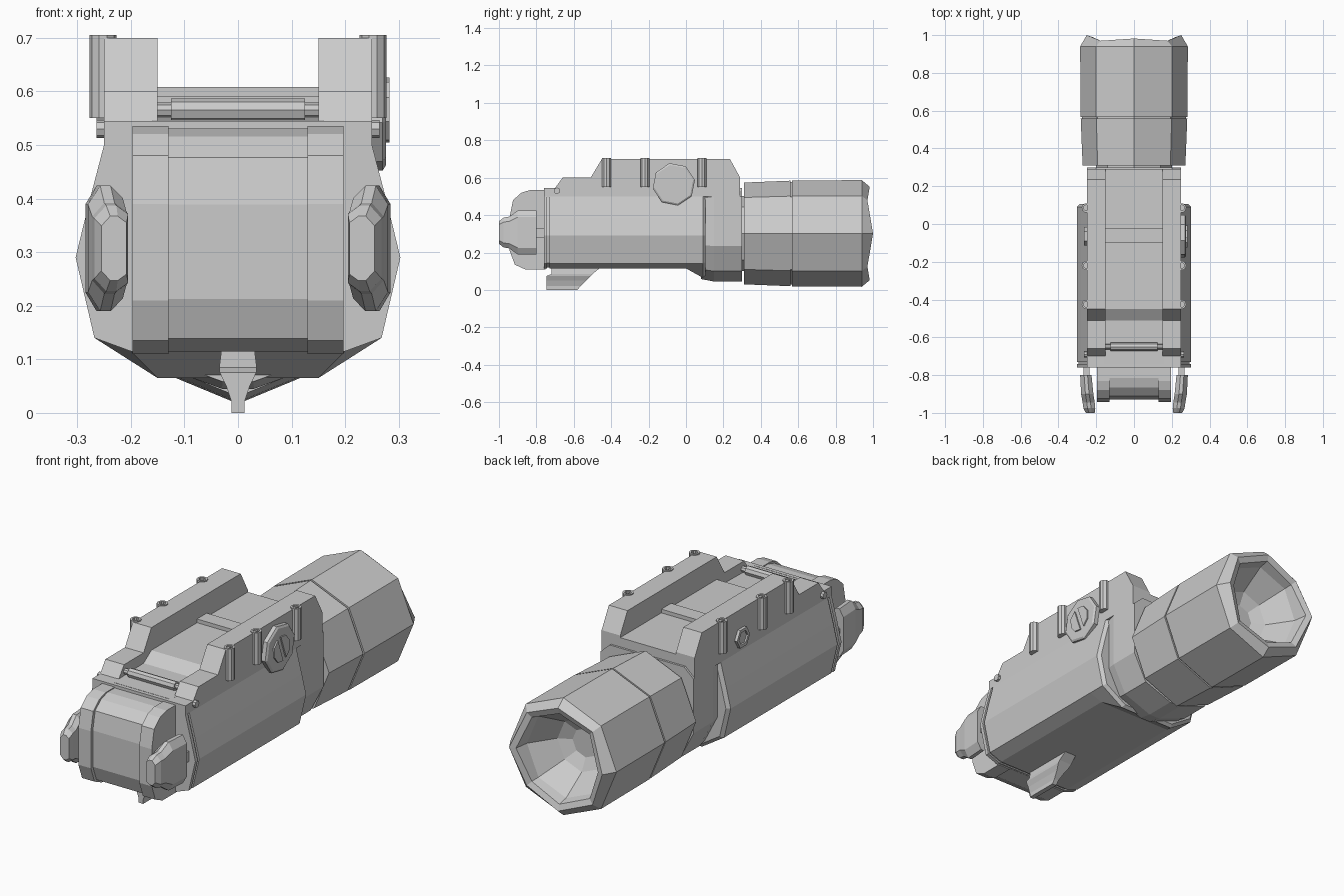
import bpy, bmesh, math
from mathutils import Vector

if bpy.data.objects.get("Cube"):
    bpy.data.objects.remove(bpy.data.objects["Cube"])

grey = bpy.data.materials.new("plain_grey")
grey.use_nodes = True
grey.diffuse_color = (0.6, 0.6, 0.6, 1)
grey.node_tree.nodes["Principled BSDF"].inputs["Base Color"].default_value = (0.6, 0.6, 0.6, 1)


def loft(name, rings, caps=True):
    """Skin a list of closed rings of 3D points."""
    bm = bmesh.new()
    rows = [[bm.verts.new(p) for p in ring] for ring in rings]
    n = len(rows[0])
    for a, b in zip(rows, rows[1:]):
        for i in range(n):
            j = (i + 1) % n
            bm.faces.new((a[i], a[j], b[j], b[i]))
    if caps:
        bm.faces.new(rows[0])
        bm.faces.new(rows[-1])
    bmesh.ops.recalc_face_normals(bm, faces=bm.faces)
    mesh = bpy.data.meshes.new(name)
    bm.to_mesh(mesh)
    bm.free()
    mesh.materials.append(grey)
    obj = bpy.data.objects.new(name, mesh)
    bpy.context.collection.objects.link(obj)
    return obj


def slab(name, profile, x0, x1):
    """Extrude a (y, z) profile across x."""
    return loft(name, [[(x, y, z) for y, z in profile] for x in (x0, x1)])


def box(name, x0, x1, y0, y1, z0, z1):
    return slab(name, [(y0, z0), (y1, z0), (y1, z1), (y0, z1)], x0, x1)


def section(half, y, grow=1.0):
    """Mirror half a (x, z) outline into a full ring at y."""
    mid = 0.31
    pts = half + [(-x, z) for x, z in reversed(half)]
    return [(x * grow, y, mid + (z - mid) * grow) for x, z in pts]


def turned(name, centre, axis, steps, sides, phase=0.0):
    """Polygonal rings of (offset, radius) along an axis."""
    c = Vector(centre)
    u, v = {"x": ((0, 1, 0), (0, 0, 1)), "y": ((1, 0, 0), (0, 0, 1)),
            "z": ((1, 0, 0), (0, 1, 0))}[axis]
    u, v = Vector(u), Vector(v)
    w = Vector([float(axis == k) for k in "xyz"])
    angles = [phase + math.tau * i / sides for i in range(sides)]
    return loft(name, [[c + w * d + (u * math.cos(a) + v * math.sin(a)) * r for a in angles]
                       for d, r in steps])


# Main body, with its underside dropping towards the rear
upper = [(0.25, 0.545), (0.25, 0.5), (0.28, 0.385), (0.303, 0.29), (0.268, 0.14)]
front = upper + [(0.2, 0.115)]
rear = upper + [(0.15, 0.065)]
loft("body", [section(front, -0.73), section(front, 0.0), section(rear, 0.09),
              section(rear, 0.105, 0.95)])
loft("body_groove", [section(front, -0.745, 0.97), section(front, -0.725, 0.97)])
loft("front_flange", [section(front, -0.76), section(front, -0.742)])

# Collar joining the body and the head
collar = [(0.2, 0.545), (0.25, 0.5), (0.25, 0.235), (0.18, 0.1), (0.03, 0.045)]
loft("collar", [section(collar, 0.08, 0.95), section(collar, 0.15), section(collar, 0.3)])

# Octagonal head with a scalloped bezel and hollow reflector
steps = [(0.28, 0.2, 0), (0.31, 0.2, 0), (0.31, 0.272, 0), (0.558, 0.282, 0),
         (0.558, 0.274, 0), (0.567, 0.274, 0), (0.567, 0.283, 0), (0.94, 0.285, 0),
         (0.97, 0.25, 1), (0.96, 0.22, 1), (0.92, 0.21, 0), (0.8, 0.13, 0), (0.77, 0.07, 0)]
head = []
for y, r, scallop in steps:
    ring = []
    for i in range(8):
        a = math.tau * i / 8
        lift = 0 if i % 2 else (0.03 if i % 4 == 0 else 0.012)
        ring.append((r * math.cos(a), y + scallop * lift, 0.302 + r * math.sin(a)))
    head.append(ring)
loft("head", head)

# Rail saddle: stepped side rails and a lower floor between them
rail = [(-0.76, 0.5), (-0.76, 0.545), (-0.7, 0.545), (-0.66, 0.6), (-0.51, 0.6),
        (-0.45, 0.7), (0.235, 0.7), (0.29, 0.6), (0.29, 0.5)]
floor = [(-0.74, 0.5), (-0.74, 0.545), (-0.51, 0.55), (-0.45, 0.59), (0.29, 0.59), (0.29, 0.5)]
slab("rail_floor", floor, -0.16, 0.16)
box("cross_key", -0.15, 0.15, -0.1, -0.025, 0.57, 0.608)
turned("hinge_pin", (0, -0.65, 0.565), "x", [(-0.165, 0.014), (0.165, 0.014)], 8)
turned("hinge_sleeve", (0, -0.65, 0.565), "x", [(-0.125, 0.022), (0.125, 0.022)], 8)

# Battery door: two rounded cheeks around a slightly sunken middle
door = [(-0.75, 0.11), (-0.86, 0.11), (-0.915, 0.135), (-0.943, 0.21), (-0.943, 0.39),
        (-0.925, 0.48), (-0.88, 0.52), (-0.83, 0.535), (-0.75, 0.535)]
middle = [(y + (0.015 if y < -0.8 else 0), 0.32 + (z - 0.32) * 0.98) for y, z in door]
slab("door_middle", middle, -0.135, 0.135)

# Paddle outline: chamfered (x, z) section
paddle = [(0.0, 0.8), (0.35, 1.0), (0.65, 1.0), (1.0, 0.7),
          (1.0, -0.7), (0.65, -1.0), (0.35, -1.0), (0.0, -0.8)]


def paddle_ring(s, y, x0, x1, h):
    return [(s * (x0 + (x1 - x0) * u), y, 0.307 + h * v) for u, v in paddle]


for s, side in ((1, "left"), (-1, "right")):
    slab(side + "_rail", rail, s * 0.15, s * 0.25)
    slab(side + "_door_cheek", door, s * 0.13, s * 0.197)

    # Switch paddle on a short stem
    loft(side + "_switch_paddle", [
        paddle_ring(s, -0.8, 0.225, 0.285, 0.117), paddle_ring(s, -0.9, 0.215, 0.28, 0.117),
        paddle_ring(s, -0.945, 0.208, 0.272, 0.085), paddle_ring(s, -0.975, 0.205, 0.268, 0.08),
        paddle_ring(s, -1.0, 0.208, 0.255, 0.06)])
    box(side + "_switch_stem", s * 0.235, s * 0.268, -0.81, -0.75, 0.28, 0.33)

    # Hollow-topped upright posts along the rail
    for i, y in enumerate((-0.425, -0.22, 0.085)):
        turned(f"{side}_post_{i + 1}", (s * 0.252, y, 0), "z",
               [(0.55, 0.025), (0.705, 0.025), (0.705, 0.015), (0.69, 0.015)], 10)

    # Small hinge screw
    turned(side + "_hinge_screw", (s * 0.25, -0.69, 0.53), "x", [(0, 0.017), (s * 0.014, 0.017)], 8)

# Clamp knob with a raised, slotted centre, and its nut on the other side
turned("clamp_knob", (0.25, -0.065, 0.565), "x", [(0, 0.115), (0.02, 0.115), (0.026, 0.105)], 8, 0.2)
for s in (1, -1):
    half = [(math.cos(a) * 0.06, s * (0.012 + math.sin(a) * 0.05))
            for a in [math.pi * k / 4 for k in range(5)]]
    tilt = math.radians(110)
    ca, sa = math.cos(tilt), math.sin(tilt)
    slab("knob_boss", [(-0.065 + u * ca - v * sa, 0.565 + u * sa + v * ca) for u, v in half],
         0.27, 0.283)
turned("clamp_nut", (-0.25, -0.065, 0.565), "x",
       [(0, 0.05), (-0.014, 0.05), (-0.014, 0.034), (-0.006, 0.034)], 6)

# Tapered latch tab under the body
tab = []
for z, w, y0, y1 in ((0.125, 0.03, -0.72, -0.45), (0.085, 0.035, -0.72, -0.5),
                     (0.075, 0.034, -0.745, -0.51), (0.05, 0.022, -0.745, -0.535),
                     (0.02, 0.012, -0.745, -0.565), (0.0, 0.012, -0.745, -0.58)):
    tab.append([(-w, y0, z), (w, y0, z), (w, y1, z), (-w, y1, z)])
loft("latch_tab", tab)
